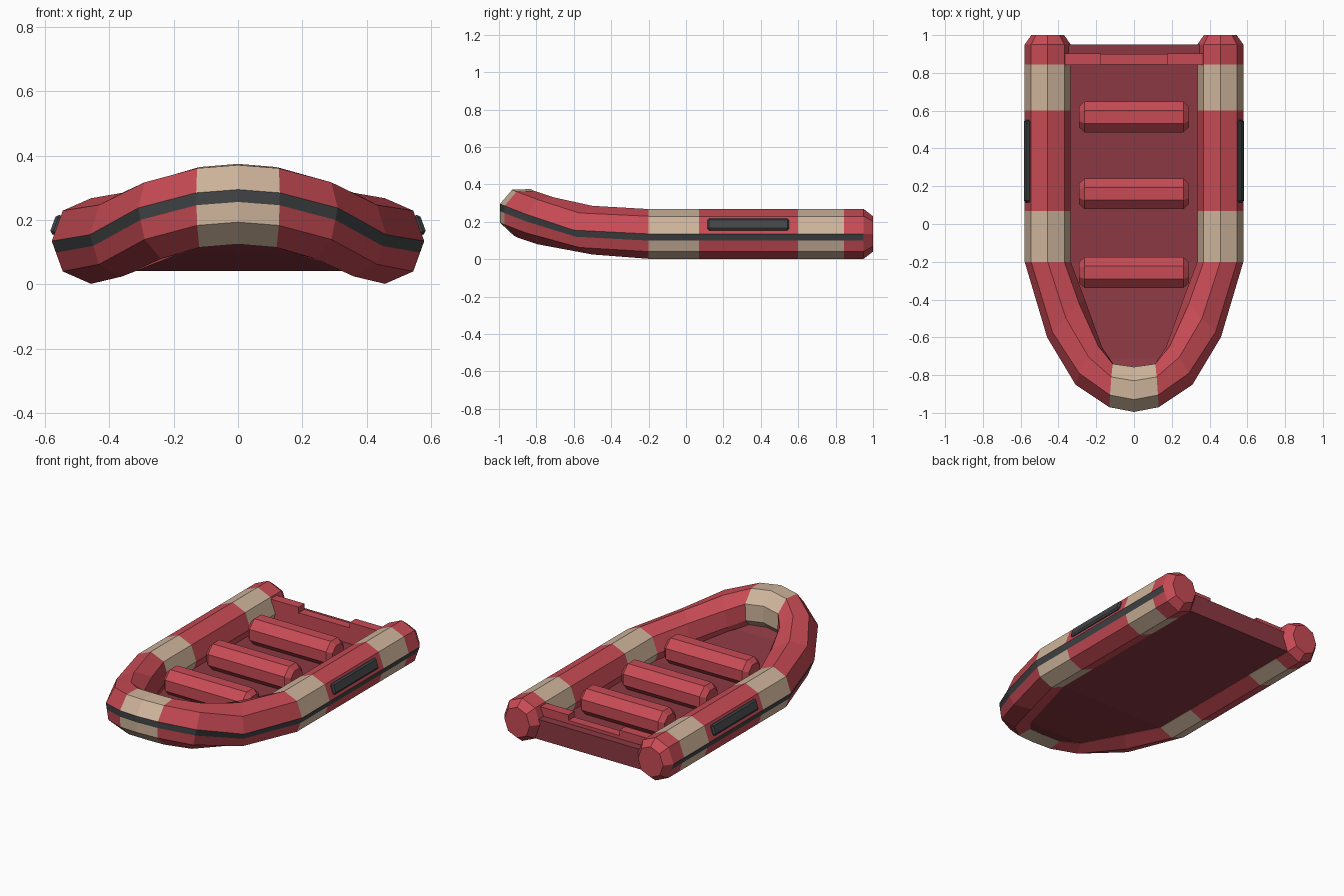
import bpy
import bmesh
import math
from mathutils import Vector, Matrix

default_cube = bpy.data.objects.get("Cube")
if default_cube:
    bpy.data.objects.remove(default_cube)


def make_material(name, colour):
    material = bpy.data.materials.new(name)
    material.use_nodes = True
    material.diffuse_color = (*colour, 1)
    material.node_tree.nodes["Principled BSDF"].inputs["Base Color"].default_value = (*colour, 1)
    return material


red = make_material("red rubber", (0.58, 0.07, 0.09))
cream = make_material("cream band", (0.62, 0.46, 0.33))
charcoal = make_material("charcoal trim", (0.055, 0.06, 0.062))
dark_red = make_material("dark red floor", (0.26, 0.04, 0.055))


def finish(name, bm, *materials):
    bmesh.ops.recalc_face_normals(bm, faces=bm.faces)
    mesh = bpy.data.meshes.new(name)
    bm.to_mesh(mesh)
    bm.free()
    for material in materials:
        mesh.materials.append(material)
    obj = bpy.data.objects.new(name, mesh)
    bpy.context.collection.objects.link(obj)
    return obj


def loft(bm, rings):
    """Skin closed rings into a capped tube; yields (segment, column, face)."""
    rows = [[bm.verts.new(p) for p in ring] for ring in rings]
    count = len(rows[0])
    for i, (a, b) in enumerate(zip(rows, rows[1:])):
        for j in range(count):
            k = (j + 1) % count
            yield i, j, bm.faces.new((a[j], a[k], b[k], b[j]))
    bm.faces.new(rows[0])
    bm.faces.new(rows[-1])


def box(name, low, high, material):
    bm = bmesh.new()
    bmesh.ops.create_cube(bm, size=1)
    low, high = Vector(low), Vector(high)
    for v in bm.verts:
        v.co = (low + high) / 2 + v.co * (high - low)
    return finish(name, bm, material)


# Stations of one half of the tube: centre, outward arm, upward arm
def straight(y, scale=1):
    return (Vector((0.457, y, 0.135)), Vector((0.122, 0, 0)) * scale,
            Vector((0, 0, 0.133)) * scale)


raised = Vector((0, 0.045, 0.125))
half = [straight(1.0, 0.71)] + [straight(y) for y in (0.95, 0.845, 0.6, 0.07, -0.2)] + [
    (Vector((0.36, -0.5, 0.155)), Vector((0.1, -0.1, 0)), Vector((0, 0, 0.13))),
    (Vector((0.24, -0.75, 0.205)), Vector((0.07, -0.1, 0.033)), raised),
    (Vector((0.12, -0.855, 0.24)), Vector((0.01, -0.115, 0.045)), raised),
]
nose = (Vector((0, -0.875, 0.25)), Vector((0, -0.12, 0.045)), raised)
mirror = Matrix.Diagonal((-1, 1, 1))
stations = half + [nose] + [tuple(mirror @ v for v in s) for s in reversed(half)]

# Inflated tube: octagon with one extra point for the rubbing strip
profile = [(1, 0), (0.72, 0.71), (0, 1), (-0.72, 0.71), (-1, 0),
           (-0.72, -0.71), (0, -1), (0.72, -0.71), (0.895, -0.27)]
bm = bmesh.new()
rings = [[c + o * a + u * b for a, b in profile] for c, o, u in stations]
last = len(stations) - 2
for i, j, face in loft(bm, rings):
    segment = min(i, last - i)
    if j == len(profile) - 1 and segment > 0:
        face.material_index = 2
    elif segment in (2, 4, 8):
        face.material_index = 1
finish("inflated_tube", bm, red, cream, charcoal)

# Floor: a slab following the lower inside edge of the tube
bm = bmesh.new()
floor_rings = []
for c, o, u in half[1:] + [nose]:
    edge = c - o * 0.7 - u * 0.7
    x = max(edge.x, 0.03)
    floor_rings.append([Vector((s * x, edge.y, edge.z + h))
                        for s, h in ((1, 0), (1, 0.045), (-1, 0.045), (-1, 0))])
list(loft(bm, floor_rings))
finish("floor", bm, dark_red)

# Transom at the stern, with a lowered centre
box("transom_base", (-0.36, 0.89, 0.045), (0.36, 0.95, 0.165), dark_red)
box("transom_board", (-0.37, 0.845, 0.07), (0.37, 0.9, 0.185), red)
for side, name in ((1, "left"), (-1, "right")):
    inner, outer = sorted((side * 0.175, side * 0.38))
    box(name + "_transom_shoulder", (inner, 0.843, 0.18), (outer, 0.902, 0.22), red)

# Three inflated seats with chamfered ends
for y, name in ((0.567, "rear"), (0.16, "middle"), (-0.257, "front")):
    bm = bmesh.new()
    seat_rings = []
    for x, radius in ((-0.29, 0.06), (-0.262, 0.088), (0.262, 0.088), (0.29, 0.06)):
        angles = [math.radians(22.5 + 45 * n) for n in range(8)]
        seat_rings.append([Vector((x, y + radius * math.cos(t), 0.163 + radius * math.sin(t)))
                           for t in angles])
    list(loft(bm, seat_rings))
    finish(name + "_seat", bm, red)

# Grab handles lying on the upper outer faces
for side, name in ((1, "left"), (-1, "right")):
    handle = box(name + "_handle", (-0.012, -0.218, -0.032), (0.012, 0.218, 0.032), charcoal)
    handle.location = (side * 0.564, 0.333, 0.185)
    handle.rotation_euler.y = -side * math.radians(20)
    bevel = handle.modifiers.new("bevel", "BEVEL")
    bevel.width = 0.009
    bevel.segments = 1
